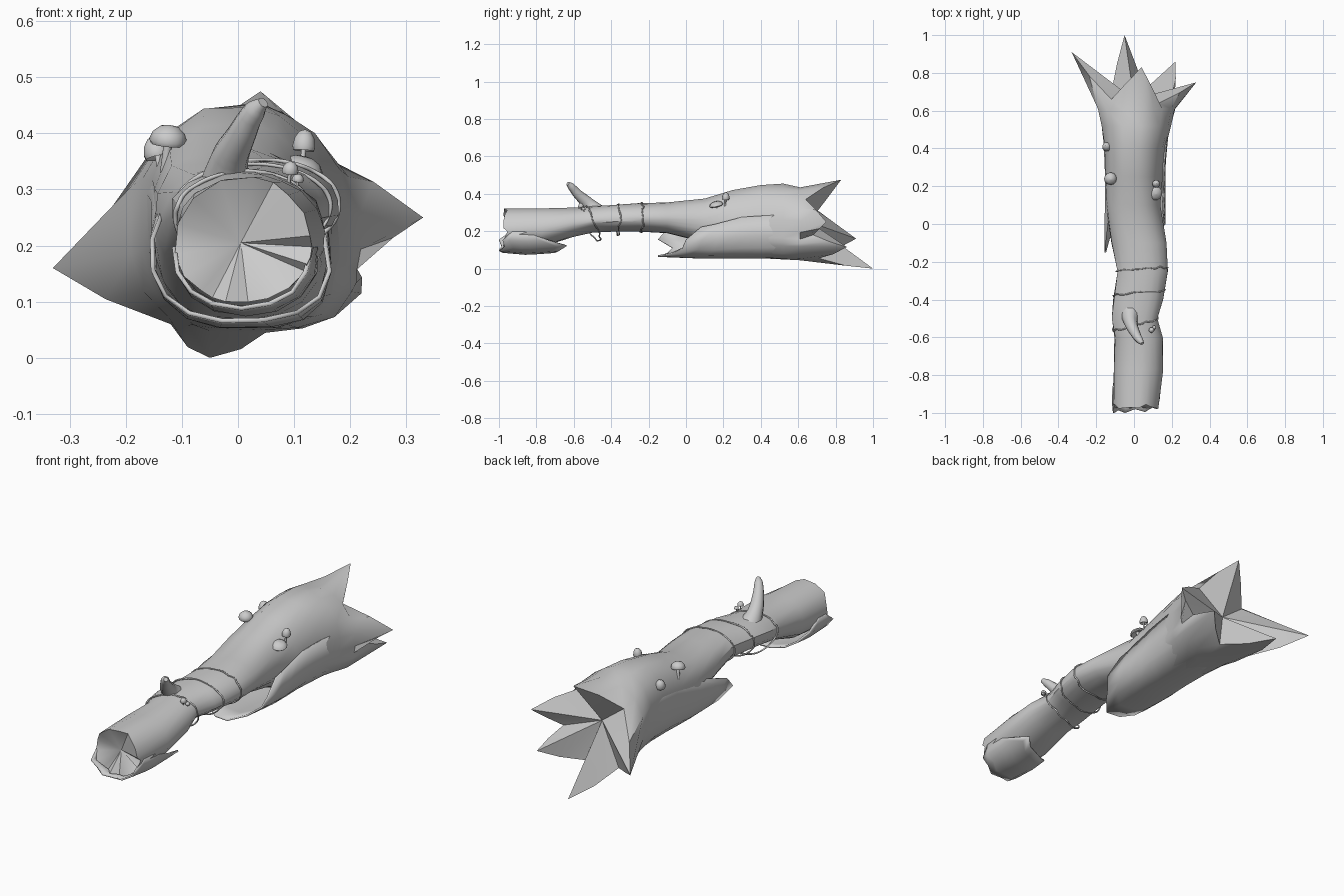
import bpy, bmesh, math, random
from mathutils import Vector

if "Cube" in bpy.data.objects:
    bpy.data.objects.remove(bpy.data.objects["Cube"])
random.seed(4)

# trunk sections: y, left x, right x, bottom z, top z
TRUNK = [(-.965, -.113, .13, .10, .322), (-.77, -.112, .155, .115, .325), (-.6, -.105, .15, .17, .325),
         (-.5, -.12, .125, .195, .335), (-.4, -.112, .155, .2, .342), (-.25, -.092, .18, .2, .352),
         (-.1, -.12, .17, .19, .355), (.1, -.15, .137, .14, .375), (.25, -.155, .15, .07, .42),
         (.4, -.16, .167, .055, .452), (.52, -.175, .197, .047, .455), (.61, -.195, .217, .045, .437)]
BARK = [(-.15, -.155, .165, .065, .31), (.1, -.155, .165, .052, .34), (.3, -.158, .168, .05, .43),
        (.5, -.17, .19, .047, .453), (.6, -.19, .212, .046, .438)]
FLAP = [(-1.0, -.115, .125, .09, .3), (-.85, -.112, .14, .077, .31), (-.64, -.10, .15, .092, .31)]


def finish(name, bm, angle=40):
    bmesh.ops.recalc_face_normals(bm, faces=bm.faces)
    me = bpy.data.meshes.new(name)
    bm.to_mesh(me)
    bm.free()
    ob = bpy.data.objects.new(name, me)
    bpy.context.collection.objects.link(ob)
    bpy.ops.object.select_all(action='DESELECT')
    ob.select_set(True)
    bpy.context.view_layer.objects.active = ob
    bpy.ops.object.shade_smooth_by_angle(angle=math.radians(angle))
    return ob


def section_point(table, y, t, grow=0.0):
    k = 0
    while k < len(table) - 2 and y > table[k + 1][0]:
        k += 1
    a, b = table[k], table[k + 1]
    f = min(1, max(0, (y - a[0]) / (b[0] - a[0])))
    xl, xr, zb, zt = [a[i] + (b[i] - a[i]) * f for i in range(1, 5)]
    c, s = math.cos(t), math.sin(t)
    # corner squareness changes from the slim front to the bulky rear
    rear = min(1, max(0, (y + .15) / .3))
    if s > 0:
        e = 1.0 + rear * (.03 if c > 0 else -.15)
    else:
        e = .9 - rear * (.3 if c > 0 else .1)
    return Vector(((xl + xr) / 2 + ((xr - xl) / 2 + grow) * math.copysign(abs(c) ** e, c), y,
                   (zb + zt) / 2 + ((zt - zb) / 2 + grow) * math.copysign(abs(s) ** e, s)))


def loft(name, rings, start=None, end=None, closed=True, angle=40):
    bm = bmesh.new()
    vs = [[bm.verts.new(p) for p in r] for r in rings]
    n = len(rings[0])
    m = n if closed else n - 1
    for r0, r1 in zip(vs, vs[1:]):
        for i in range(m):
            j = (i + 1) % n
            bm.faces.new((r0[i], r0[j], r1[j], r1[i]))
    for ring, centre in ((vs[0], start), (vs[-1], end)):
        if centre is not None:
            c = bm.verts.new(centre)
            for i in range(n):
                bm.faces.new((ring[i], ring[(i + 1) % n], c))
    return finish(name, bm, angle)


# trunk with five torn splinters at the back (tips and valleys alternate)
keys = [Vector(p) for p in [(.33, .75, .25), (.13, .64, .37), (.04, .83, .475), (-.12, .66, .34),
        (-.33, .91, .16), (-.12, .70, .06), (-.05, 1.0, 0), (.06, .71, .055), (.22, .86, .115),
        (.2, .68, .18)]]
edge, angles = [], []
ang = [math.atan2(k.z - .23, k.x) for k in keys]
for i in range(10):
    j = (i + 1) % 10
    d = (ang[j] - ang[i]) % math.tau
    angles += [ang[i], ang[i] + d / 2]
    mid = keys[i].lerp(keys[j], .5)
    out = Vector((mid.x, 0, mid.z - .23)).normalized()
    edge += [keys[i], mid + out * .012]
rings = []
for k, row in enumerate(TRUNK):
    ring = []
    for t in angles:
        p = section_point(TRUNK, row[0], t, random.uniform(-.003, .003))
        if k == 0:
            p.y += random.uniform(-.015, .015)
        ring.append(p)
    rings.append(ring)
loft("trunk", rings + [edge], start=(.005, -.925, .205), end=(0, .66, .25))


# loose bark shells under the trunk: ragged ends, rear and side edges sunk into the trunk
def shell(name, table, a0, a1, front, back, sink):
    rows, n = [], len(front)
    for s in range(8):
        f = s / 7
        rows.append([section_point(table, front[i] + (back[i] - front[i]) * f,
                                   math.radians(a0 + (a1 - a0) * i / (n - 1)),
                                   -sink if i in (0, n - 1) else -sink * f) for i in range(n)])
    ob = loft(name, rows, closed=False)
    mod = ob.modifiers.new("thickness", 'SOLIDIFY')
    mod.thickness = .008
    mod.offset = 0


shell("lower_bark", BARK, 148, 372, [.12, -.1, -.15, -.07, -.1, -.14, -.15, -.08, -.02, 0, .08],
      [.58] * 11, .009)
shell("front_bark_flap", FLAP, 178, 362, [-.94, -1, -.985, -1, -.98, -.995, -.97, -.98, -.93],
      [-.88, -.82, -.76, -.73, -.7, -.68, -.64, -.74, -.86], 0)


# tapered tubes for the branch stub and vines
def tube(name, pts, radii, closed=False, sides=3):
    cu = bpy.data.curves.new(name, 'CURVE')
    cu.dimensions = '3D'
    cu.bevel_depth = 1
    cu.bevel_resolution = sides - 2
    cu.resolution_u = 4
    cu.use_fill_caps = True
    sp = cu.splines.new('BEZIER')
    sp.bezier_points.add(len(pts) - 1)
    sp.use_cyclic_u = closed
    for bp, p, r in zip(sp.bezier_points, pts, radii):
        bp.co, bp.radius = p, r
        bp.handle_left_type = bp.handle_right_type = 'AUTO'
    ob = bpy.data.objects.new(name, cu)
    bpy.context.collection.objects.link(ob)


tube("branch_stub", [(-.02, -.47, .29), (-.018, -.52, .345), (.005, -.575, .395), (.03, -.615, .44),
                     (.045, -.632, .455)], [.055, .036, .027, .02, .01], sides=5)

# vines wrapped round the trunk, sagging below
for i, (y, slant, sag) in enumerate([(-.535, .05, .035), (-.365, .02, .02), (-.24, .02, .004)]):
    pts = []
    for k in range(24):
        t = k * math.tau / 24
        yy = y + slant * .6 * math.cos(t) + random.uniform(-.006, .006)
        p = section_point(TRUNK, yy, t, .001)
        low = max(0, -math.sin(t))
        p.z -= sag * low ** 2
        p.y += .07 * low * (i == 0)
        pts.append(p)
    tube("vine_%d" % (i + 1), pts, [random.uniform(.003, .0045) for _ in pts], True)


# mushrooms: lathed stem and cap
def mushroom(name, base, top, r, h):
    base, top = Vector(base), Vector(top)
    axis = top - base
    L = axis.length
    prof = [(0, 0), (.27 * r, 0), (.2 * r, L - h * .6), (.3 * r, L - h * .75), (.9 * r, L - h),
            (r, L - h * .8), (.85 * r, L - h * .4), (.5 * r, L - h * .1), (0, L)]
    rot = axis.to_track_quat('Z', 'Y')
    rows = [[base + rot @ Vector((max(q, 1e-4) * math.cos(a), max(q, 1e-4) * math.sin(a), z))
             for a in [k * math.tau / 12 for k in range(12)]] for q, z in prof]
    loft(name, rows, angle=50)


for i, m in enumerate([((.1, .175, .28), (.117, .158, .358), .038, .024),
                       ((.11, .205, .29), (.12, .215, .407), .021, .038),
                       ((-.13, .25, .33), (-.122, .235, .415), .034, .035),
                       ((-.135, .4, .32), (-.15, .415, .395), .025, .04),
                       ((-.12, .4, .34), (-.125, .405, .385), .012, .015),
                       ((.085, -.55, .27), (.095, -.565, .35), .015, .022),
                       ((.1, -.54, .27), (.108, -.55, .328), .011, .014)]):
    mushroom("mushroom_%d" % (i + 1), *m)
